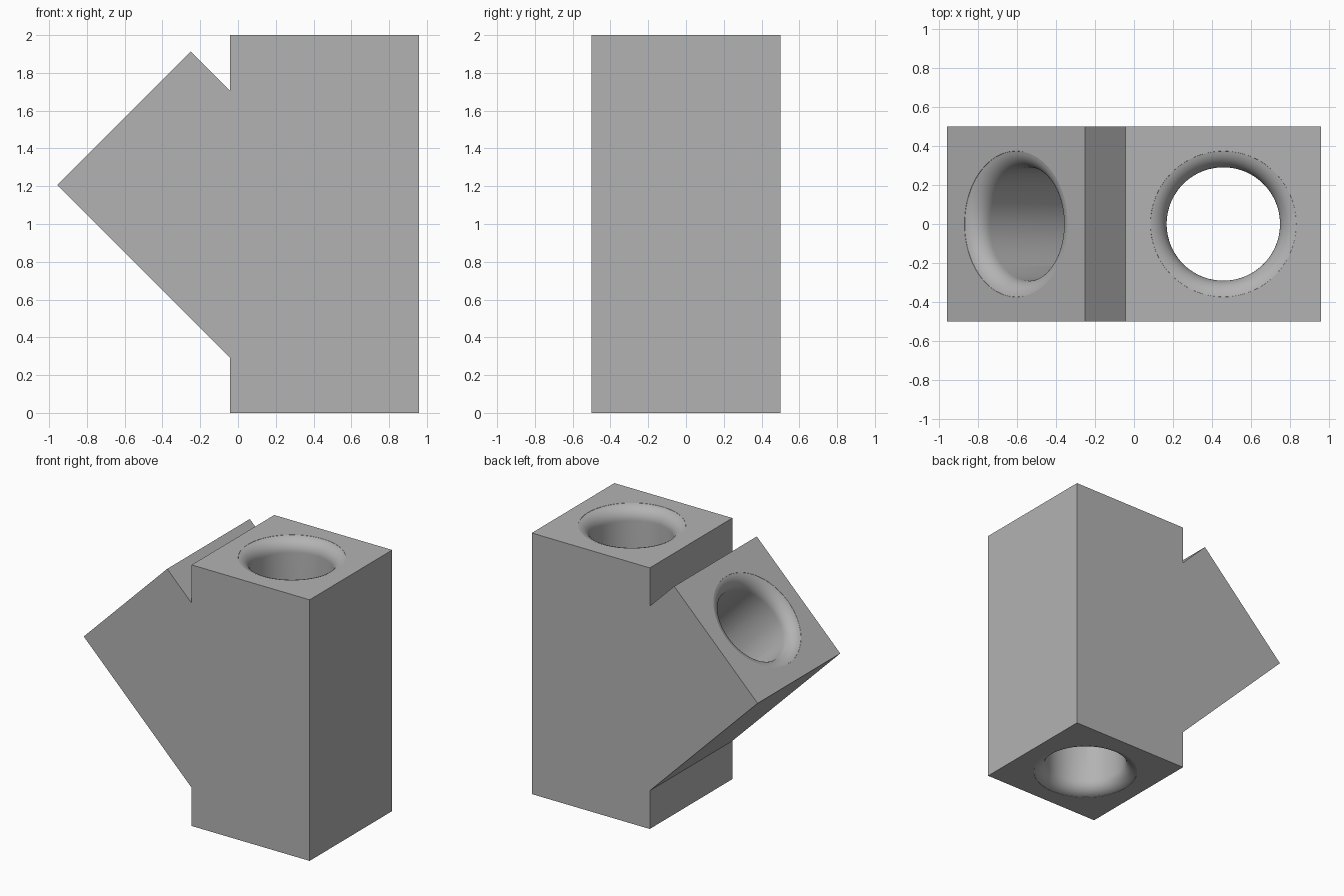
import bpy, bmesh
from math import sin, cos, radians, sqrt
from mathutils import Matrix, Vector

cube = bpy.data.objects.get("Cube")
if cube:
    bpy.data.objects.remove(cube, do_unlink=True)

H = sqrt(0.5)
AXIS_X = H - 0.25            # axis of the upright bore
JOINT = Vector((AXIS_X, 0, 0.5))
BORE, FILLET = 0.29, 0.1

grey = bpy.data.materials.new("plain grey")
grey.use_nodes = True
colour = (0.45, 0.45, 0.45, 1)
grey.diffuse_color = colour
grey.node_tree.nodes["Principled BSDF"].inputs["Base Color"].default_value = colour


def add_object(name, bm):
    bmesh.ops.recalc_face_normals(bm, faces=bm.faces)
    mesh = bpy.data.meshes.new(name)
    bm.to_mesh(mesh)
    bm.free()
    mesh.materials.append(grey)
    ob = bpy.data.objects.new(name, mesh)
    bpy.context.collection.objects.link(ob)
    return ob


def flare(end):
    """Rounded mouth of a bore, as (radius, height) pairs going outward."""
    arc = [(BORE + FILLET * (1 - cos(radians(a))), end - FILLET * (1 - sin(radians(a))))
           for a in range(0, 86, 8)]
    return arc + [(BORE + FILLET, end + 0.05)]


def lathe(name, profile, matrix, sides=96):
    """Closed solid turned around its local z axis."""
    bm = bmesh.new()
    verts = [bm.verts.new((r, 0, z)) for r, z in profile]
    verts = [bm.verts.new((0, 0, profile[0][1]))] + verts + [bm.verts.new((0, 0, profile[-1][1]))]
    edges = [bm.edges.new(pair) for pair in zip(verts, verts[1:])]
    bmesh.ops.spin(bm, geom=verts + edges, cent=(0, 0, 0), axis=(0, 0, 1),
                   angle=radians(360), steps=sides)
    bmesh.ops.remove_doubles(bm, verts=bm.verts, dist=1e-5)
    bm.transform(matrix)
    return add_object(name, bm)


# Block: upright square column with a slanted square arm, one extruded outline
left, right, tip = AXIS_X - 0.5, AXIS_X + 0.5, AXIS_X - 2 * H
outline = [(left, 0), (right, 0), (right, 2), (left, 2), (left, 1 + H),
           (-0.25, 0.5 + 2 * H), (tip, 0.5 + H), (left, 1 - H)]
bm = bmesh.new()
side = bm.faces.new([bm.verts.new((x, -0.5, z)) for x, z in outline])
walls = bmesh.ops.extrude_face_region(bm, geom=[side])
bmesh.ops.translate(bm, vec=(0, 1, 0), verts=[v for v in walls["geom"] if isinstance(v, bmesh.types.BMVert)])
block = add_object("branching_block", bm)

# Bores: one through the column, one down the arm to the joint
lower_mouth = [(r, -z) for r, z in reversed(flare(0))]
column_bore = lathe("column_bore", lower_mouth + flare(2), Matrix.Translation((AXIS_X, 0, 0)))
arm_bore = lathe("arm_bore", [(BORE, 0)] + flare(1.5),
                 Matrix.Translation(JOINT) @ Matrix.Rotation(radians(-45), 4, 'Y'))

bpy.ops.object.select_all(action='DESELECT')
bpy.context.view_layer.objects.active = block
block.select_set(True)
for cutter in (column_bore, arm_bore):
    cutter.hide_render = True
    mod = block.modifiers.new(cutter.name, 'BOOLEAN')
    mod.operation, mod.solver, mod.object = 'DIFFERENCE', 'EXACT', cutter
    bpy.ops.object.modifier_apply(modifier=mod.name)
    bpy.data.objects.remove(cutter, do_unlink=True)

bpy.ops.object.shade_smooth_by_angle(angle=radians(30))
